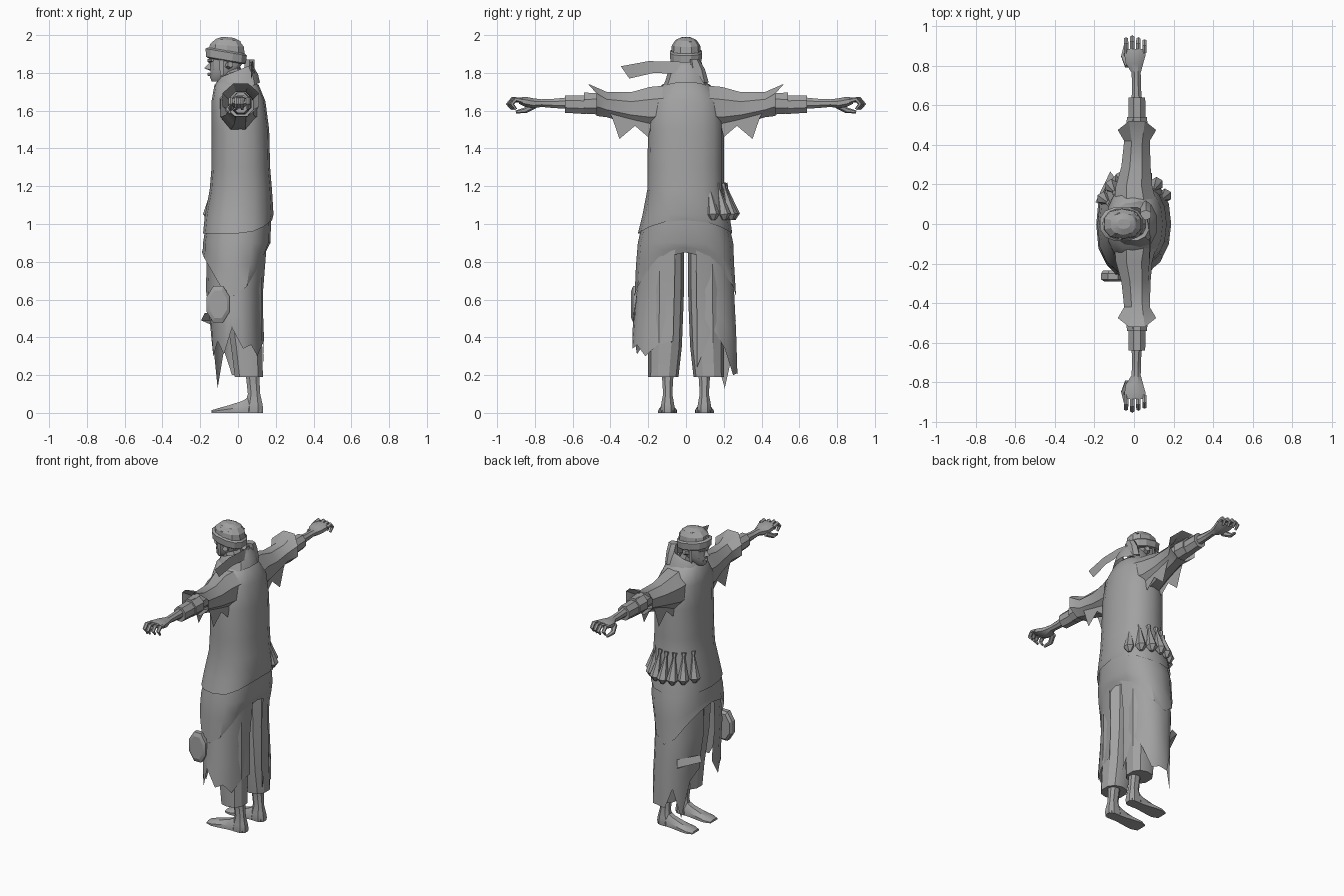
import bpy, bmesh, math, random
from mathutils import Vector

if "Cube" in bpy.data.objects:
    bpy.data.objects.remove(bpy.data.objects["Cube"])

random.seed(4)
GREY = bpy.data.materials.new("plain grey")
GREY.diffuse_color = (0.36, 0.36, 0.36, 1)
GREY.use_nodes = True
GREY.node_tree.nodes["Principled BSDF"].inputs["Base Color"].default_value = GREY.diffuse_color


def make(name, verts, faces, smooth=32):
    me = bpy.data.meshes.new(name)
    me.from_pydata([tuple(v) for v in verts], [], faces)
    bm = bmesh.new()
    bm.from_mesh(me)
    bmesh.ops.recalc_face_normals(bm, faces=bm.faces)
    bm.to_mesh(me)
    bm.free()
    me.materials.append(GREY)
    ob = bpy.data.objects.new(name, me)
    bpy.context.collection.objects.link(ob)
    bpy.ops.object.select_all(action='DESELECT')
    ob.select_set(True)
    bpy.context.view_layer.objects.active = ob
    if smooth:
        bpy.ops.object.shade_smooth_by_angle(angle=math.radians(smooth))
    return ob


def skin(name, rings, closed=True, caps=True, smooth=32):
    """Join rings of equal length with quads."""
    n = len(rings[0])
    verts = [p for r in rings for p in r]
    faces = []
    for i in range(len(rings) - 1):
        for j in range(n if closed else n - 1):
            k = (j + 1) % n
            faces.append((i*n + j, i*n + k, (i+1)*n + k, (i+1)*n + j))
    if caps and closed:
        faces += [tuple(range(n)), tuple(range((len(rings)-1)*n, len(rings)*n))]
    return make(name, verts, faces, smooth)


def oval(z, x0, x1, y0, y1, angles, tilt=0, square=0.85):
    """Rounded ring around z; angle 0 is the back (+x)."""
    pts = []
    for a in angles:
        c, s = math.cos(math.radians(a)), math.sin(math.radians(a))
        c, s = (math.copysign(abs(v) ** square, v) for v in (c, s))
        dx = (x1 - x0) / 2 * c
        pts.append(Vector(((x0+x1)/2 + dx, (y0+y1)/2 + (y1-y0)/2*s, z + tilt*dx)))
    return pts


def turn(n):
    return [360 / n * (i + 0.5) for i in range(n)]


def limb(name, pts, radii, sides=6):
    """Round tube along a path."""
    pts = [Vector(p) for p in pts]
    rings = []
    for i, p in enumerate(pts):
        d = (pts[min(i+1, len(pts)-1)] - pts[max(i-1, 0)]).normalized()
        u = d.cross(Vector((1, 0, 0)) if abs(d.x) < 0.8 else Vector((0, 0, 1))).normalized()
        v = d.cross(u)
        rings.append([p + radii[i]*(u*math.cos(t) + v*math.sin(t))
                      for t in (2*math.pi*k/sides for k in range(sides))])
    return skin(name, rings)


def along_y(name, rows, side, sides=8, caps=True):
    """Rows of (y, x0, x1, z0, z1) skinned sideways."""
    rings = []
    for y, x0, x1, z0, z1 in rows:
        rings.append([Vector(((x0+x1)/2 + (x1-x0)/2*math.cos(t), side*y,
                              (z0+z1)/2 + (z1-z0)/2*math.sin(t)))
                      for t in (2*math.pi*(k+0.5)/sides for k in range(sides))])
    return skin(name, rings, caps=caps)


# Tunic with uneven hem
ring16 = [22.5 * i for i in range(16)]
tunic = [(1.77, -.10, .07, -.07, .07), (1.735, -.125, .11, -.13, .13),
         (1.65, -.14, .145, -.19, .19), (1.5, -.14, .165, -.2, .2),
         (1.3, -.14, .17, -.205, .2), (1.18, -.15, .18, -.205, .2),
         (1.05, -.175, .188, -.23, .23), (.95, -.185, .18, -.255, .245)]
rings = [oval(*r, ring16) for r in tunic]
for a, p in zip(ring16, rings[-1]):
    p.z += 0.07 * max(0, math.cos(math.radians(a))) ** 2
skin("tunic", rings, caps=False)

# Middle skirt, rising to a notch at back and front
skirt = [(1.03, -.165, .175, -.225, .22), (.9, -.185, .172, -.255, .25),
         (.78, -.185, .158, -.265, .255), (.62, -.18, .135, -.272, .265)]
rings = [oval(*r, ring16) for r in skirt]
for a, p in zip(ring16, rings[-1]):
    p.z += 0.23 * abs(math.cos(math.radians(a))) ** 1.6
    if p.z > .78:
        p.x *= 1.06
for p, q in zip(rings[-2], rings[-1]):
    p.z = max(p.z, (q.z + .9) / 2)
skin("skirt", rings, caps=False)

# Lower ragged skirt in two halves, open at back and front
hems = {1: [.24, .45, .34, .2, .21, .2, .33, .13, .36, .42],
        -1: [.38, .36, .3, .36, .34, .45, .31, .38, .3, .42]}
for side, name in ((1, "left"), (-1, "right")):
    ang = [side * (10 + 160 * i / 9) for i in range(10)]
    rows = [(.9, -.165, .155, -.24, .235), (.65, -.172, .135, -.262, .257),
            (.45, -.155, .135, -.275, .268), (.3, -.145, .14, -.285, .275)]
    rings = [oval(*r, ang) for r in rows]
    for z, p in zip(hems[side], rings[-1]):
        p.z = z
    for p, q in zip(rings[-2], rings[-1]):
        p.z = (q.z + .65) / 2
    skin(name + "_ragged_skirt", rings, closed=False)

for side, name in ((1, "left"), (-1, "right")):
    # Trouser leg
    rows = [(.92, -.1, .13, .01, .2), (.6, -.08, .13, .012, .2),
            (.35, -.04, .132, .022, .2), (.19, -.02, .135, .04, .2)]
    skin(name + "_trouser", [oval(z, a, b, side*c, side*d, turn(10)) for z, a, b, c, d in rows])
    # Shin and foot
    y = .097 * side
    rows = [(.3, .02, .115, .04), (.19, .04, .115, .032), (.1, .05, .12, .026),
            (.05, .035, .132, .036), (.02, .03, .137, .04), (0, .03, .135, .038)]
    skin(name + "_ankle", [oval(z, a, b, y-w, y+w, turn(8)) for z, a, b, w in rows])
    foot = [(.12, .03, .03), (.06, .034, .085), (.02, .036, .062), (-.05, .046, .04),
            (-.1, .05, .026), (-.14, .036, .014)]
    skin(name + "_foot", [[(x, y+w, 0), (x, y+w, h*.5), (x, y+w*.45, h),
                           (x, y-w*.45, h), (x, y-w, h*.5), (x, y-w, 0)] for x, w, h in foot])

    # Sleeve with flared cuff and hanging torn points
    rows = [(.08, -.11, .13, 1.5, 1.745), (.19, -.1, .1, 1.49, 1.735),
            (.29, -.07, .09, 1.52, 1.705), (.42, -.055, .085, 1.56, 1.705),
            (.49, -.09, .12, 1.565, 1.75)]
    ob = along_y(name + "_sleeve", rows, side, caps=False)
    me = ob.data
    for v in me.vertices[-8:]:
        v.co.y += side * (.03 if v.co.z > 1.72 else -.015)
    for x in (-.045, .065):
        flap = [(x, .18, 1.54), (x, .2, 1.46), (x, .27, 1.52), (x, .352, 1.45),
                (x, .39, 1.56), (x, .42, 1.62), (x, .3, 1.61)]
        make(name + "_sleeve_tear", [(px, py*side, pz) for px, py, pz in flap],
             [tuple(range(7))], 0)
    # Wrapped forearm
    along_y(name + "_upper_arm", [(.3, -.03, .06, 1.58, 1.69), (.54, -.03, .06, 1.59, 1.7)], side)
    along_y(name + "_wrap_inner", [(.46, -.045, .075, 1.575, 1.7), (.54, -.04, .07, 1.58, 1.695)], side)
    along_y(name + "_wrap_outer", [(.53, -.032, .062, 1.578, 1.685), (.64, -.03, .06, 1.585, 1.685)], side)
    along_y(name + "_forearm", [(.6, -.015, .045, 1.605, 1.675), (.7, -.012, .036, 1.612, 1.665),
                                (.765, -.014, .036, 1.618, 1.662), (.81, -.045, .05, 1.61, 1.668),
                                (.85, -.052, .062, 1.618, 1.676), (.885, -.05, .062, 1.635, 1.67)], side)
    # Curled fingers and thumb
    for i in range(4):
        x, r = -.04 + .031 * i, .95 - .01 * abs(i - 1)
        limb(name + "_finger", [(x, side*b, z) for b, z in
             ((.865, 1.652), (r - .03, 1.66), (r - .008, 1.635), (r - .03, 1.607))],
             [.013, .013, .012, .007])
    limb(name + "_thumb", [(-.03, side*.8, 1.63), (-.052, side*.85, 1.602), (-.045, side*.9, 1.593)],
         [.018, .015, .008])
    # Ear and hanging hair lock
    limb(name + "_ear", [(-.05, side*.055, 1.84), (-.04, side*.08, 1.845)], [.022, .017])
    make(name + "_hair_lock", [(-.1, side*.078, 1.88), (-.075, side*.08, 1.88),
                               (-.078, side*.075, 1.79), (-.095, side*.072, 1.78)], [(0, 1, 2, 3)], 0)

# Head, nose, brow and lips
rows = [(1.755, -.14, -.07, .028), (1.775, -.15, -.03, .045), (1.81, -.148, 0, .06),
        (1.85, -.148, .025, .068), (1.9, -.155, .04, .074)]
skin("head", [oval(z, a, b, -w, w, turn(12)) for z, a, b, w in rows])
make("nose", [(-.145, 0, 1.862), (-.178, 0, 1.825), (-.143, .02, 1.816), (-.143, -.02, 1.816),
              (-.15, 0, 1.812)], [(0, 1, 2), (0, 3, 1), (1, 4, 2), (1, 3, 4)], 0)
limb("brow", [(-.135, -.05, 1.868), (-.152, 0, 1.865), (-.135, .05, 1.868)], [.008, .012, .008])
limb("lips", [(-.14, -.02, 1.79), (-.154, 0, 1.792), (-.14, .02, 1.79)], [.006, .01, .006])
limb("neck", [(.0, 0, 1.7), (-.045, 0, 1.81)], [.07, .06], 8)

# Headband, hair cap and tufts
band = [(1.862, -.162, .035, .078), (1.868, -.172, .045, .085),
        (1.91, -.175, .05, .088), (1.918, -.16, .04, .078)]
skin("headband", [oval(z, a, b, -w, w, turn(12), -.17) for z, a, b, w in band], smooth=20)
hair = [(1.9, -.162, .04, .08), (1.945, -.152, .035, .075), (1.975, -.12, .01, .055),
        (1.988, -.085, -.02, .025)]
skin("hair", [oval(z, a, b, -w, w, turn(10), -.08) for z, a, b, w in hair], smooth=20)
for i in range(18):
    a, k = i * 2.4, .35 + .65 * (i / 17)
    out = Vector((math.cos(a), math.sin(a) * .8, 0))
    side = Vector((-out.y, out.x, 0)) * .022
    base = Vector((-.06, 0, 1.99 - .045 * k * k)) + out * .07 * k
    tip = base + out * .032 + Vector((0, 0, random.uniform(-.025, .0)))
    make("hair_tuft", [base - side, base + side, tip + side * .4, tip - side * .3,
                       base - out * .035 + Vector((0, 0, .006))],
         [(0, 1, 2, 3), (0, 4, 1)], 0)

# Scarf collar, higher at the back, and its trailing tail
collar = [(1.7, -.13, .12, .13), (1.745, -.125, .11, .112), (1.785, -.115, .09, .1),
          (1.81, -.1, .08, .085), (1.79, -.085, .06, .07)]
skin("scarf", [oval(z, a, b, -w, w, turn(12), .4) for z, a, b, w in collar], caps=False)
make("scarf_tail", [(.06, .07, 1.855), (.085, .06, 1.79), (.088, -.06, 1.795), (.08, -.17, 1.80),
                    (.07, -.3, 1.77), (.07, -.345, 1.835), (.075, -.2, 1.862), (.08, -.06, 1.86)],
     [(0, 1, 2, 7), (7, 2, 3, 6), (6, 3, 4, 5)])
skin("scarf_knot", [oval(z, .03, .09, .02, w, turn(6)) for z, w in ((1.87, .07), (1.82, .1), (1.75, .12))])

# Row of small hanging bags around the left hip
for i in range(7):
    a = math.radians(35 + 19 * i)
    cx, cy = .005 + .155 * math.cos(a), .205 * math.sin(a)
    ox, oy = .03 * math.cos(a), .045 * math.sin(a)
    limb("hip_bag", [(cx, cy, 1.215), (cx+ox*.2, cy+oy*.2, 1.185), (cx+ox*.7, cy+oy*.7, 1.1),
                     (cx+ox, cy+oy, 1.05), (cx+ox, cy+oy, 1.02)],
         [.016, .009, .025, .036, .012], 6)

# Flat eight-sided flask on the right thigh
rings = []
for y, s in ((-.235, .85), (-.25, 1), (-.28, 1), (-.29, .75)):
    rings.append([(-.105 + .066*s*math.cos(t), y, .575 + .105*s*math.sin(t))
                  for t in (math.pi/4*(k+.5) for k in range(8))])
skin("thigh_flask", rings, smooth=20)

# Knee tie on the left front
make("knee_tie", [(-.1, .24, .53), (-.175, .1, .53), (-.195, .11, .49), (-.12, .265, .49),
                  (-.15, .1, .47), (-.1, .24, .47)], [(0, 1, 2, 3), (3, 2, 4, 5)], 0)
